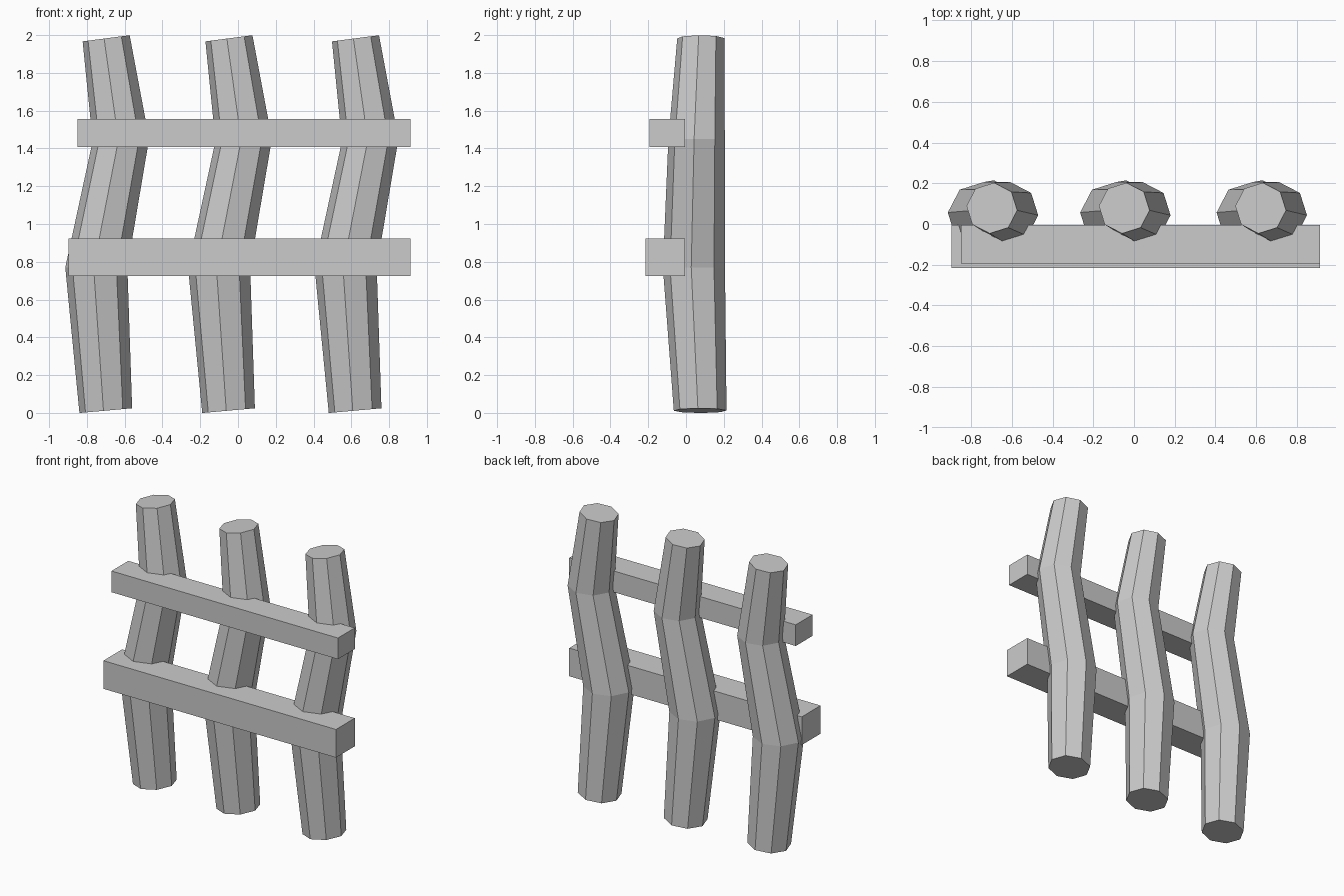
import bpy, bmesh
from math import cos, sin, pi, radians

if "Cube" in bpy.data.objects:
    bpy.data.objects.remove(bpy.data.objects["Cube"])

SIDES = 8
TWIST = radians(-5)

# crooked post rings: x offset, y, z, radius, sideways tilt (dz/dx)
RINGS = [
    (0.00, 0.075, 0.012, 0.14, 0.09),
    (-0.05, 0.042, 0.77, 0.165, 0.0),
    (0.08, 0.056, 1.445, 0.15, 0.04),
    (0.002, 0.078, 1.983, 0.125, 0.13),
]


def finish(name, bm):
    bmesh.ops.recalc_face_normals(bm, faces=bm.faces)
    mesh = bpy.data.meshes.new(name)
    bm.to_mesh(mesh)
    bm.free()
    obj = bpy.data.objects.new(name, mesh)
    bpy.context.collection.objects.link(obj)
    return obj


def post(name, x):
    bm = bmesh.new()
    loops = []
    for dx, y, z, r, tilt in RINGS:
        loop = []
        for i in range(SIDES):
            a = TWIST + 2 * pi * i / SIDES
            loop.append(bm.verts.new((x + dx + r * cos(a), y + r * sin(a),
                                      z + tilt * r * cos(a))))
        loops.append(loop)
    for low, high in zip(loops, loops[1:]):
        for i in range(SIDES):
            j = (i + 1) % SIDES
            bm.faces.new((low[i], low[j], high[j], high[i]))
    bm.faces.new(loops[0][::-1])
    bm.faces.new(loops[-1])
    return finish(name, bm)


def rail(name, low, high):
    bm = bmesh.new()
    bmesh.ops.create_cube(bm, size=1)
    for v in bm.verts:
        v.co = [h if c > 0 else l for c, l, h in zip(v.co, low, high)]
    return finish(name, bm)


# three upright posts
for name, x in (("left_post", -0.70), ("middle_post", -0.05), ("right_post", 0.62)):
    post(name, x)

# two cross rails on the front
rail("lower_rail", (-0.897, -0.215, 0.724), (0.913, -0.006, 0.922))
rail("upper_rail", (-0.85, -0.193, 1.408), (0.913, -0.006, 1.557))
